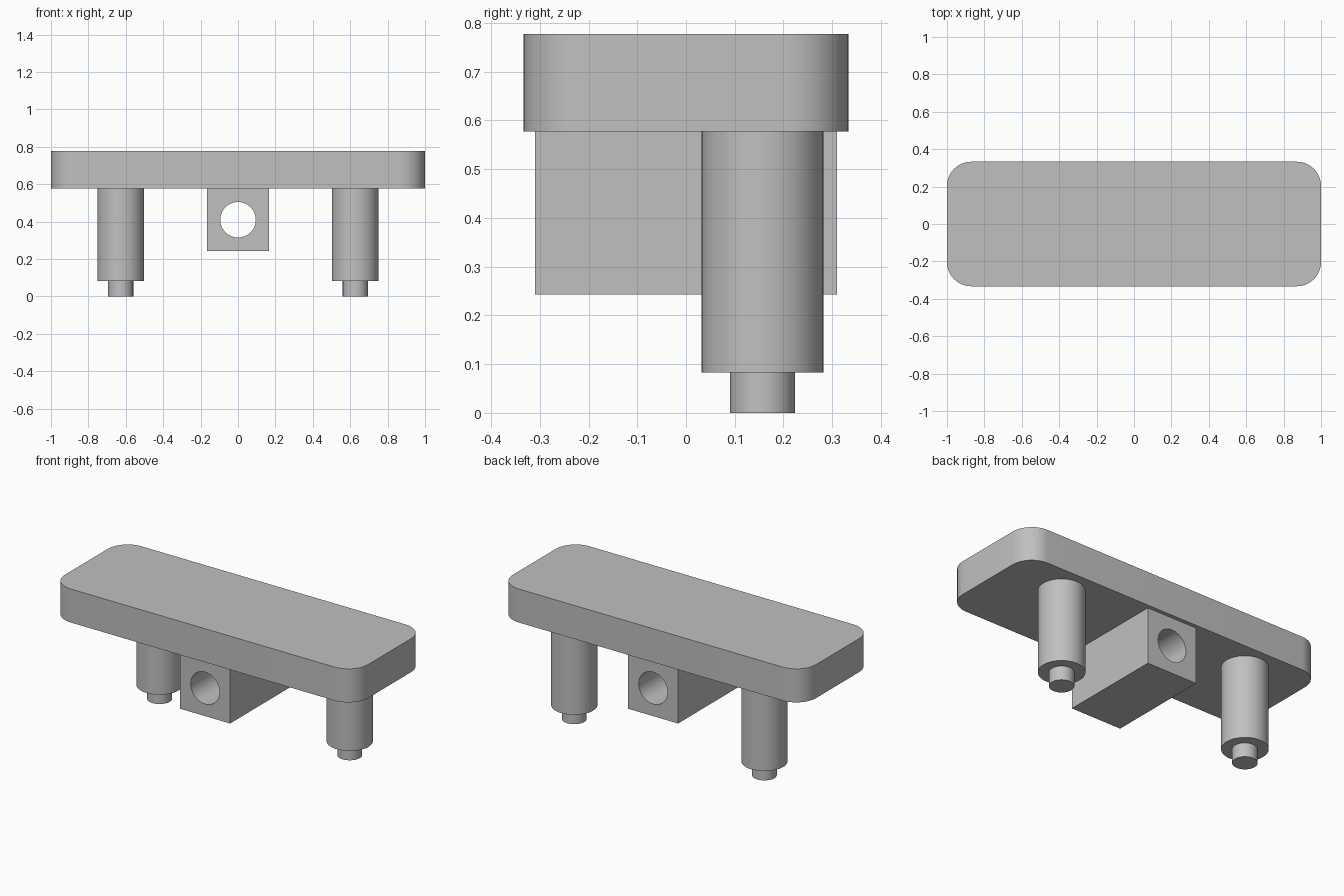
import bpy, bmesh, math
from math import cos, sin, pi

if "Cube" in bpy.data.objects:
    bpy.data.objects.remove(bpy.data.objects["Cube"], do_unlink=True)

grey = bpy.data.materials.new("plain grey")
grey.use_nodes = True
colour = (0.53, 0.53, 0.53, 1)
grey.diffuse_color = colour
grey.node_tree.nodes["Principled BSDF"].inputs["Base Color"].default_value = colour


def finish(name, bm):
    """Turn a bmesh into a grey object with smooth curves and sharp edges."""
    bmesh.ops.recalc_face_normals(bm, faces=bm.faces)
    mesh = bpy.data.meshes.new(name)
    bm.to_mesh(mesh)
    bm.free()
    mesh.materials.append(grey)
    obj = bpy.data.objects.new(name, mesh)
    bpy.context.collection.objects.link(obj)
    bpy.ops.object.select_all(action='DESELECT')
    obj.select_set(True)
    bpy.context.view_layer.objects.active = obj
    bpy.ops.object.shade_smooth_by_angle(angle=math.radians(30))
    return obj


def ring(bm, points):
    return [bm.verts.new(p) for p in points]


def bridge(bm, a, b):
    for i in range(len(a)):
        j = (i + 1) % len(a)
        bm.faces.new((a[i], a[j], b[j], b[i]))


# Top slab with rounded vertical corners
HX, HY, R = 1.0, 0.333, 0.13
SLAB_BOTTOM, SLAB_TOP = 0.577, 0.777
outline = []
for k, (sx, sy) in enumerate([(1, 1), (-1, 1), (-1, -1), (1, -1)]):
    for i in range(13):
        a = (k + i / 12) * pi / 2
        outline.append((sx * (HX - R) + R * cos(a), sy * (HY - R) + R * sin(a)))
bm = bmesh.new()
low = ring(bm, [(x, y, SLAB_BOTTOM) for x, y in outline])
high = ring(bm, [(x, y, SLAB_TOP) for x, y in outline])
bridge(bm, low, high)
bm.faces.new(low)
bm.faces.new(high)
finish("top_slab", bm)

# Centre block with a round hole running front to back
SEG, HOLE, ZC, BX, BZ, BY = 48, 0.095, 0.41, 0.165, 0.167, 0.31
angles = [2 * pi * i / SEG for i in range(SEG)]


def square_point(a, y):
    m = max(abs(cos(a)), abs(sin(a)))
    return (BX * cos(a) / m, y, ZC + BZ * sin(a) / m)


bm = bmesh.new()
outer, inner = [], []
for y in (-BY, BY):
    outer.append(ring(bm, [square_point(a, y) for a in angles]))
    inner.append(ring(bm, [(HOLE * cos(a), y, ZC + HOLE * sin(a)) for a in angles]))
    bridge(bm, outer[-1], inner[-1])
bridge(bm, *outer)
bridge(bm, *inner)
finish("centre_block", bm)

# Stepped legs: a thick post above a thin pin
for side, x in (("left", 0.627), ("right", -0.627)):
    bm = bmesh.new()
    profile = [(0.067, 0), (0.067, 0.083), (0.125, 0.083), (0.125, SLAB_BOTTOM)]
    rings = [ring(bm, [(x + r * cos(a), 0.157 + r * sin(a), z) for a in angles])
             for r, z in profile]
    for a, b in zip(rings, rings[1:]):
        bridge(bm, a, b)
    bm.faces.new(rings[0])
    bm.faces.new(rings[-1])
    finish(side + "_leg", bm)
